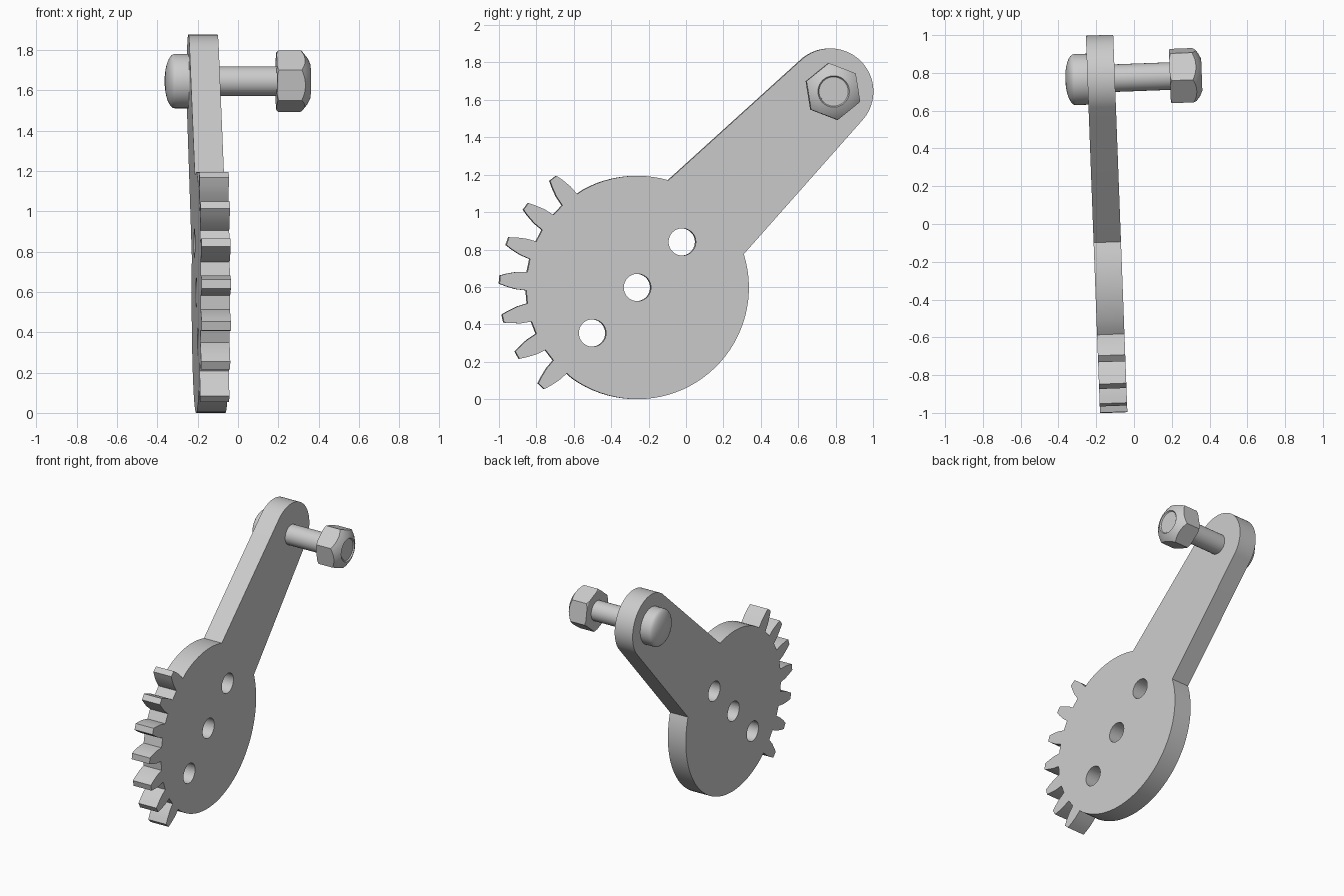
import bpy, bmesh
from math import sin, cos, radians, degrees, pi
from mathutils import Matrix, Vector

if "Cube" in bpy.data.objects:
    bpy.data.objects.remove(bpy.data.objects["Cube"])

# One plain grey for everything
grey = bpy.data.materials.new("light grey")
grey.use_nodes = True
COLOUR = (0.6, 0.6, 0.6, 1)
grey.diffuse_color = COLOUR
grey.node_tree.nodes["Principled BSDF"].inputs["Base Color"].default_value = COLOUR

# The whole assembly is turned slightly about z; local x is the plate normal
PLACE = Matrix.Translation((-0.145, 0, 0)) @ Matrix.Rotation(radians(2.15), 4, "Z")
HALF = 0.0725                      # half the plate thickness
HUB, HUB_R = Vector((-0.263, 0.597)), 0.597
END, END_R = Vector((0.77, 1.645)), 0.23
HOLE_R = 0.073


def polar(centre, r, deg):
    return centre + r * Vector((cos(radians(deg)), sin(radians(deg))))


def arc(centre, r, start, stop, step=4):
    n = max(2, round((stop - start) / step))
    return [polar(centre, r, start + (stop - start) * i / n) for i in range(n + 1)]


def activate(ob):
    bpy.ops.object.select_all(action="DESELECT")
    ob.select_set(True)
    bpy.context.view_layer.objects.active = ob


def finish(ob, angle=30):
    ob.data.materials.clear()
    ob.data.materials.append(grey)
    activate(ob)
    bpy.ops.object.shade_smooth_by_angle(angle=radians(angle))


def lathe(name, profile, steps=48, turn=0):
    """Revolve (along, radius) points around the bolt axis; ends are capped."""
    bm = bmesh.new()
    rings = []
    for x, r in profile:
        pts = [polar(END, r, turn + 360 * i / steps) for i in range(steps)]
        rings.append([bm.verts.new((x, p.x, p.y)) for p in pts])
    for a, b in zip(rings, rings[1:]):
        for i in range(steps):
            j = (i + 1) % steps
            bm.faces.new((a[i], a[j], b[j], b[i]))
    bm.faces.new(rings[0])
    bm.faces.new(rings[-1])
    bmesh.ops.recalc_face_normals(bm, faces=bm.faces)
    me = bpy.data.meshes.new(name)
    bm.to_mesh(me)
    bm.free()
    ob = bpy.data.objects.new(name, me)
    bpy.context.collection.objects.link(ob)
    ob.matrix_world = PLACE
    return ob


# Gear sector and lever arm: one outline with three holes
TOOTH = [(0.594, 0.050), (0.65, 0.046), (0.70, 0.034), (0.737, 0.022)]  # radius, half width
PITCH, FIRST, COUNT = 360 / 22, 127.6, 7
root = degrees(TOOTH[0][1] / TOOTH[0][0])
last = FIRST + PITCH * (COUNT - 1)

outline = arc(HUB, HUB_R, 73.8, FIRST - root)[:-1]
for k in range(COUNT):
    mid = FIRST + PITCH * k
    outline += [polar(HUB, r, mid - degrees(w / r)) for r, w in TOOTH]
    outline += [polar(HUB, r, mid + degrees(w / r)) for r, w in reversed(TOOTH)]
outline += arc(HUB, HUB_R, last + root, 377.4)[1:]
outline += arc(END, END_R, -41.6, 132)

curve = bpy.data.curves.new("gear_lever", "CURVE")
curve.dimensions = "2D"
curve.fill_mode = "BOTH"
curve.extrude = HALF
loops = [outline]
for d in (-0.342, 0, 0.342):
    loops.append(arc(polar(HUB, d, 45.4), HOLE_R, 0, 360, 10)[:-1])
for pts in loops:
    spline = curve.splines.new("POLY")
    spline.points.add(len(pts) - 1)
    for sp, p in zip(spline.points, pts):
        sp.co = (p.x, p.y, 0, 1)
    spline.use_cyclic_u = True
lever = bpy.data.objects.new("gear_lever", curve)
bpy.context.collection.objects.link(lever)
activate(lever)
bpy.ops.object.convert(target="MESH")
lever = bpy.context.view_layer.objects.active
bm = bmesh.new()
bm.from_mesh(lever.data)
bmesh.ops.remove_doubles(bm, verts=bm.verts, dist=0.0001)
bmesh.ops.recalc_face_normals(bm, faces=bm.faces)
bm.to_mesh(lever.data)
bm.free()
# Stand the flat outline up in the local y-z plane
lever.matrix_world = PLACE @ Matrix(((0, 0, 1, 0), (1, 0, 0, 0), (0, 1, 0, 0), (0, 0, 0, 1)))
finish(lever)

# Bolt: domed head and shank
HEAD_R, DOME = 0.135, 0.05
dome = [(-0.14 - DOME * cos(t), HEAD_R * sin(t)) for t in (pi / 2 * i / 8 for i in range(1, 9))]
head = lathe("bolt_head", dome + [(-HALF, HEAD_R)])
finish(head)
shank = lathe("bolt_shank", [(-HALF, HOLE_R), (0.525, HOLE_R)])
finish(shank)

# Nut: hexagonal prism trimmed by a turned profile, with a shallow mouth
nut = lathe("hex_nut", [(0.364, 0.154), (0.534, 0.154)], steps=6, turn=39)
trim = lathe("nut_trim", [(0.36, 0.135), (0.376, 0.16), (0.48, 0.16), (0.5, 0.138),
                          (0.52, 0.112), (0.533, 0.084), (0.524, 0.078)], steps=64)
trim.hide_render = True
mod = nut.modifiers.new("trim", "BOOLEAN")
mod.operation = "INTERSECT"
mod.solver = "EXACT"
mod.object = trim
activate(nut)
bpy.ops.object.modifier_apply(modifier=mod.name)
bpy.data.objects.remove(trim)
finish(nut, 25)
